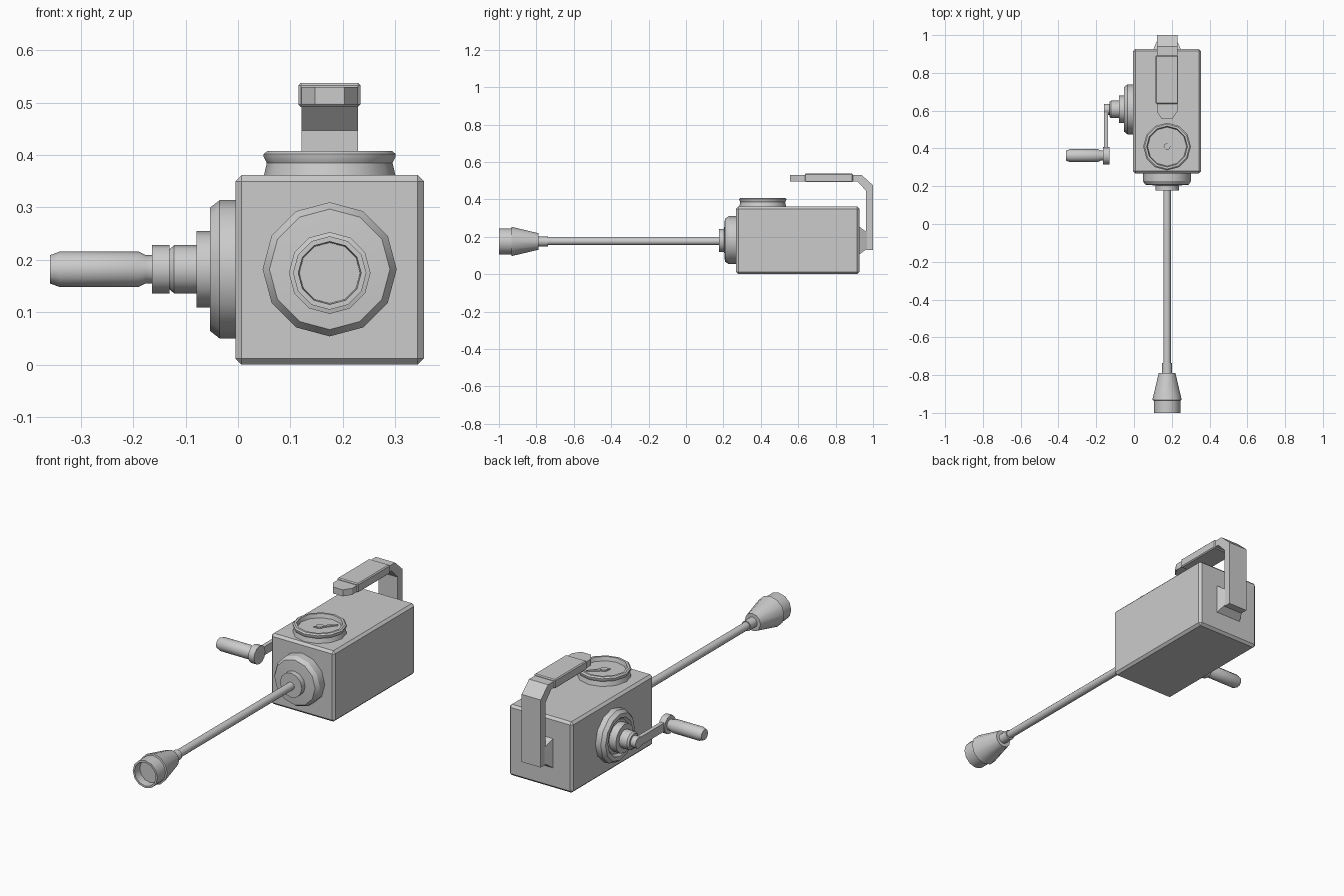
import bpy, bmesh, math

if "Cube" in bpy.data.objects:
    bpy.data.objects.remove(bpy.data.objects["Cube"])

CX, CZ = 0.175, 0.178   # body axis


def finish(name, bm, bevel=0.0, smooth=True):
    bmesh.ops.recalc_face_normals(bm, faces=bm.faces[:])
    me = bpy.data.meshes.new(name)
    bm.to_mesh(me)
    bm.free()
    ob = bpy.data.objects.new(name, me)
    bpy.context.collection.objects.link(ob)
    if bevel:
        mod = ob.modifiers.new("edge_bevel", 'BEVEL')
        mod.width, mod.segments = bevel, 1
    if smooth:
        bpy.ops.object.select_all(action='DESELECT')
        ob.select_set(True)
        bpy.context.view_layer.objects.active = ob
        bpy.ops.object.shade_smooth_by_angle(angle=math.radians(32))
    return ob


def place(axis, a, b, t):
    return {'X': (t, a, b), 'Y': (a, t, b), 'Z': (a, b, t)}[axis]


def lathe(name, axis, centre, profile, sides=12):
    """Spin (radius, position along axis) pairs and cap both ends."""
    bm = bmesh.new()
    rings = []
    for r, t in profile:
        rings.append([bm.verts.new(place(
            axis,
            centre[0] + r * math.cos(2 * math.pi * i / sides),
            centre[1] + r * math.sin(2 * math.pi * i / sides), t))
            for i in range(sides)])
    for lo, hi in zip(rings, rings[1:]):
        for i in range(sides):
            j = (i + 1) % sides
            bm.faces.new((lo[i], lo[j], hi[j], hi[i]))
    bm.faces.new(rings[0])
    bm.faces.new(rings[-1])
    return finish(name, bm)


def prism(name, axis, points, lo, hi, bevel=0.0):
    """Extrude a flat outline along an axis."""
    bm = bmesh.new()
    a, b = [[bm.verts.new(place(axis, p, q, t)) for p, q in points] for t in (lo, hi)]
    n = len(points)
    for i in range(n):
        j = (i + 1) % n
        bm.faces.new((a[i], a[j], b[j], b[i]))
    bm.faces.new(a)
    bm.faces.new(b)
    return finish(name, bm, bevel, smooth=False)


def rect(x0, x1, y0, y1):
    return [(x0, y0), (x1, y0), (x1, y1), (x0, y1)]


# Main housing
prism("body", 'Z', rect(-0.005, 0.355, 0.268, 0.927), 0.0, 0.362, bevel=0.012)

# Front mount, rod and hollow probe tip
lathe("front_mount", 'Y', (CX, 0.182),
      [(0.128, 0.28), (0.128, 0.228), (0.115, 0.208), (0.05, 0.203)])
lathe("rod_collar", 'Y', (CX, 0.18), [(0.062, 0.215), (0.062, 0.177)])
lathe("rod", 'Y', (CX, 0.176), [(0.02, 0.19), (0.02, -0.80)])
lathe("probe_tip", 'Y', (CX, 0.175),
      [(0.026, -0.737), (0.026, -0.788), (0.044, -0.788), (0.078, -0.932),
       (0.07, -0.934), (0.07, -1.0), (0.06, -1.0), (0.058, -0.96)])

# Dial on top
lathe("dial_case", 'Z', (CX, 0.41),
      [(0.127, 0.355), (0.120, 0.385), (0.126, 0.397), (0.126, 0.402),
       (0.119, 0.408), (0.108, 0.408), (0.103, 0.388)])
lathe("dial_hub", 'Z', (CX, 0.41), [(0.018, 0.386), (0.018, 0.396)], 8)
c = math.sqrt(0.5)
needle = [(0.0, -0.012), (0.085, 0.0), (0.0, 0.012), (-0.03, 0.0)]
prism("dial_needle", 'Z',
      [(CX + c * (u - v), 0.41 + c * (u + v)) for u, v in needle], 0.386, 0.394)

# Crank on the left side
AY, AZ, HY = 0.607, 0.182, 0.362
lathe("crank_plate", 'X', (AY, AZ),
      [(0.132, 0.005), (0.132, -0.035), (0.118, -0.053), (0.098, -0.053), (0.086, -0.04)])
lathe("crank_hub", 'X', (AY, AZ),
      [(0.073, -0.03), (0.073, -0.079), (0.046, -0.079), (0.046, -0.122),
       (0.038, -0.131), (0.029, -0.131), (0.029, -0.160)])
prism("crank_arm", 'X', [(HY, AZ - 0.022), (AY, AZ - 0.022), (AY, AZ + 0.022), (HY, AZ + 0.022)],
      -0.158, -0.138)
lathe("crank_arm_end", 'X', (HY, AZ), [(0.046, -0.131), (0.046, -0.164)])
lathe("crank_grip", 'X', (HY, AZ),
      [(0.027, -0.160), (0.027, -0.176), (0.034, -0.19), (0.034, -0.34), (0.027, -0.359)])

# Carrying handle: bent bar, grip and tapered end
prism("handle_bar", 'X',
      [(0.962, 0.13), (1.0, 0.13), (1.0, 0.475), (0.94, 0.53), (0.62, 0.53),
       (0.62, 0.497), (0.915, 0.497), (0.962, 0.447)], 0.121, 0.229)
prism("handle_grip", 'Z', rect(0.115, 0.234, 0.635, 0.893), 0.492, 0.538, bevel=0.005)
prism("handle_end", 'Z',
      [(0.121, 0.64), (0.121, 0.595), (0.147, 0.556), (0.203, 0.556), (0.229, 0.595), (0.229, 0.64)],
      0.497, 0.53)

# Rear bracket holding the handle
bm = bmesh.new()
lo = [bm.verts.new((x, 0.92, z)) for x, z in rect(0.10, 0.25, 0.10, 0.26)]
hi = [bm.verts.new((x, 0.968, z)) for x, z in rect(0.121, 0.229, 0.137, 0.223)]
for i in range(4):
    j = (i + 1) % 4
    bm.faces.new((lo[i], lo[j], hi[j], hi[i]))
bm.faces.new(lo)
bm.faces.new(hi)
finish("handle_bracket", bm, smooth=False)
